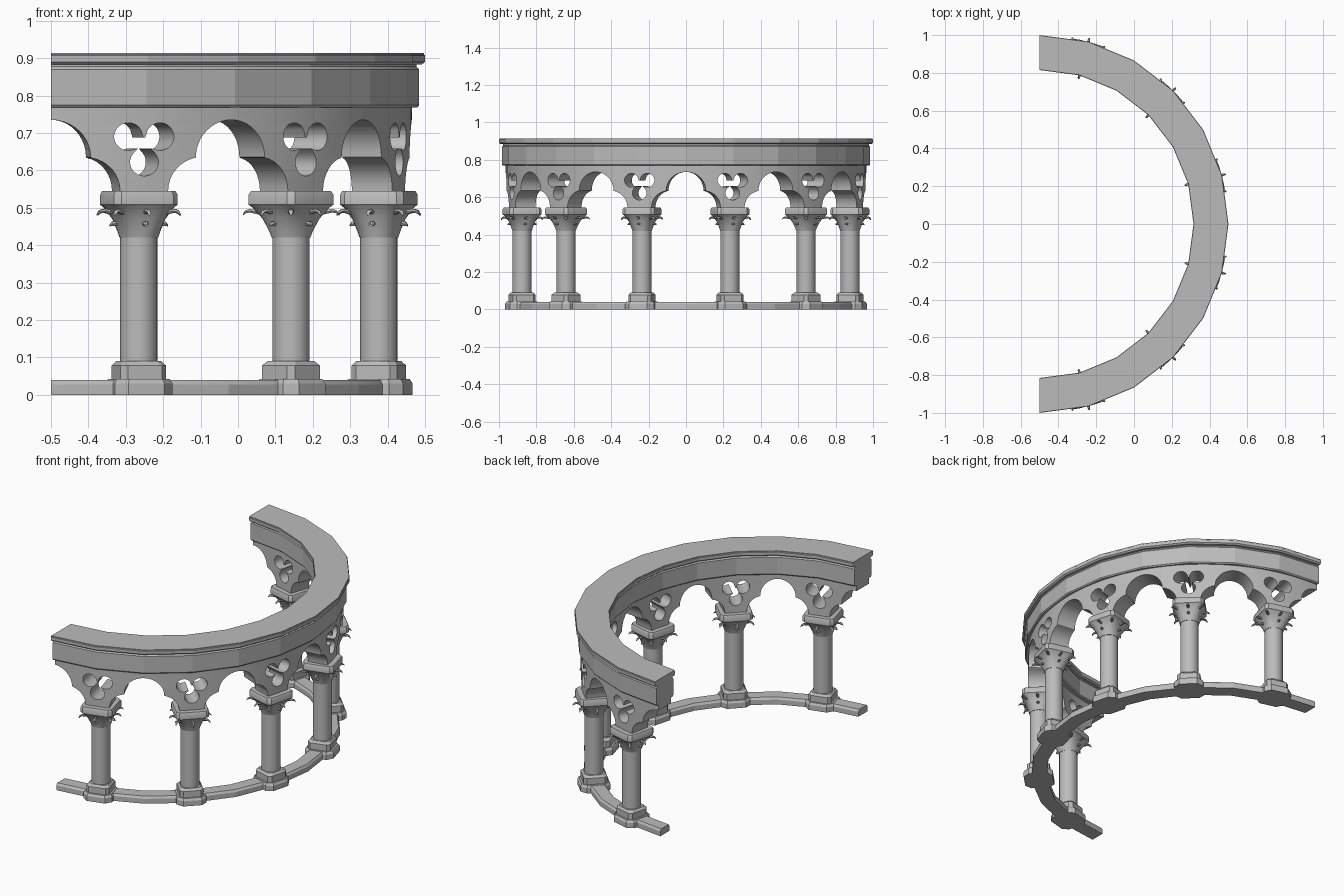
import bpy, bmesh, math
from mathutils import Matrix, Vector

if "Cube" in bpy.data.objects:
    bpy.data.objects.remove(bpy.data.objects["Cube"])

R = 0.9075                      # radius of the arcade centre line
CX = -0.5                       # arcade centre on x
PITCH = math.radians(30)        # angle between columns
ANGLES = [math.radians(a) for a in (-75, -45, -15, 15, 45, 75)]

stone = bpy.data.materials.new("grey_stone")
stone.diffuse_color = (0.5, 0.5, 0.5, 1)
stone.use_nodes = True
stone.node_tree.nodes["Principled BSDF"].inputs["Base Color"].default_value = stone.diffuse_color


def finish(bm, name):
    bmesh.ops.recalc_face_normals(bm, faces=bm.faces)
    me = bpy.data.meshes.new(name)
    bm.to_mesh(me)
    bm.free()
    me.materials.append(stone)
    return me


def place(me, name, loc=(0, 0, 0), rot=0.0):
    ob = bpy.data.objects.new(name, me)
    bpy.context.collection.objects.link(ob)
    ob.location = loc
    ob.rotation_euler.z = rot
    return ob


def smooth(ob, angle=35):
    bpy.ops.object.select_all(action='DESELECT')
    ob.select_set(True)
    bpy.context.view_layer.objects.active = ob
    bpy.ops.object.shade_smooth_by_angle(angle=math.radians(angle))


def loft(bm, rings, closed=False):
    """Skin a list of equal-length point rings and cap both ends."""
    vs = [[bm.verts.new(p) for p in ring] for ring in rings]
    n = len(vs[0])
    for a, b in zip(vs, vs[1:]):
        for i in range(n):
            j = (i + 1) % n
            bm.faces.new((a[i], a[j], b[j], b[i]))
    bm.faces.new(vs[0])
    bm.faces.new(vs[-1])


# Half-circle mouldings swept in 15 degree steps
def sweep(name, half):
    prof = [(R + w, z) for w, z in half] + [(R - w, z) for w, z in reversed(half)]
    rings = []
    for k in range(13):
        a = math.radians(-90 + 15 * k)
        rings.append([(CX + r * math.cos(a), r * math.sin(a), z) for r, z in prof])
    bm = bmesh.new()
    loft(bm, rings)
    smooth(place(finish(bm, name), name), 14)


sweep("frieze", [(0.072, 0.768), (0.077, 0.774), (0.077, 0.87), (0.07, 0.877), (0.07, 0.886)])
sweep("cornice", [(0.084, 0.883), (0.0925, 0.89), (0.0925, 0.907), (0.09, 0.909), (0.09, 0.914)])
sweep("ground_rail", [(0.042, 0), (0.042, 0.028), (0.034, 0.04)])


# Pierced spandrel: flat panel with a trefoil hole, bent round the centre
def spandrel_mesh():
    half = R * PITCH / 2
    side = [(half, 0.775)]
    for i in range(11):
        t = math.radians(90 + 9 * i)
        side.append((half + 0.1 * math.cos(t), 0.635 + 0.1 * math.sin(t)))
    for i in range(9):
        t = math.radians(101 + 79 * i / 8)
        side.append((half - 0.085 + 0.09 * math.cos(t), 0.545 + 0.09 * math.sin(t)))
    side[1] = (half, 0.735)
    outline = side + [(-s, z) for s, z in reversed(side)]

    lobes = [(-0.041, 0.022), (0.041, 0.022), (0, -0.046)]
    hole = []
    for i in range(72):
        t = 2 * math.pi * (i + 0.5) / 72
        d = Vector((math.cos(t), math.sin(t)))
        r = 0.02
        for c in lobes:
            c = Vector(c)
            b = c.dot(d)
            disc = b * b - c.length_squared + 0.037 ** 2
            if disc > 0 and b > 0:
                r = max(r, b + math.sqrt(disc))
        hole.append((d.x * r, 0.668 + d.y * r))

    bm = bmesh.new()
    edges = []
    for loop in (outline, hole):
        vs = [bm.verts.new((s, 0, z)) for s, z in loop]
        edges += [bm.edges.new((vs[i], vs[(i + 1) % len(vs)])) for i in range(len(vs))]
    bmesh.ops.triangle_fill(bm, edges=edges, use_beauty=True, normal=(0, -1, 0))
    for k in range(-3, 4):
        bmesh.ops.bisect_plane(bm, geom=bm.verts[:] + bm.edges[:] + bm.faces[:],
                               plane_co=(half * k / 4, 0, 0), plane_no=(1, 0, 0))
    for v in bm.verts:
        v.co.y = -0.057
    ext = bmesh.ops.extrude_face_region(bm, geom=bm.faces[:], use_keep_orig=True)
    for v in ext['geom']:
        if isinstance(v, bmesh.types.BMVert):
            v.co.y = 0.057
    for v in bm.verts:
        a, r = v.co.x / R, R + v.co.y
        v.co = (r * math.cos(a), r * math.sin(a), v.co.z)
    return finish(bm, "spandrel")


# Chamfered square base blocks
def octagon(h, c, z):
    k = h - c
    return [(x, y, z) for x, y in ((h, -k), (h, k), (k, h), (-k, h),
                                   (-h, k), (-h, -k), (-k, -h), (k, -h))]


def base_mesh():
    bm = bmesh.new()
    loft(bm, [octagon(0.08, 0.03, 0), octagon(0.08, 0.03, 0.03), octagon(0.073, 0.027, 0.042)])
    loft(bm, [octagon(0.063, 0.016, 0.04), octagon(0.063, 0.016, 0.078), octagon(0.053, 0.018, 0.09)])
    return finish(bm, "column_base")


def shaft_mesh():
    bm = bmesh.new()
    bmesh.ops.create_cone(bm, cap_ends=True, segments=24, radius1=0.05, radius2=0.05,
                          depth=0.345, matrix=Matrix.Translation((0, 0, 0.2575)))
    return finish(bm, "shaft")


# Capital grows from round to square
def capital_mesh():
    def ring(z, h, p):
        pts = []
        for i in range(32):
            t = 2 * math.pi * (i + 0.5) / 32
            c, s = math.cos(t), math.sin(t)
            r = h / (abs(c) ** p + abs(s) ** p) ** (1 / p)
            pts.append((r * c, r * s, z))
        return pts
    bm = bmesh.new()
    loft(bm, [ring(*a) for a in ((0.42, 0.052, 2), (0.435, 0.056, 2.2), (0.47, 0.067, 3.2),
                                 (0.5, 0.083, 6), (0.508, 0.09, 8), (0.535, 0.09, 8), (0.545, 0.085, 8))])
    return finish(bm, "capital")


# Curled leaf tips around the capital
def leaves_mesh():
    bm = bmesh.new()

    def tip(angle, path):
        d, side = Vector((math.cos(angle), math.sin(angle), 0)), Vector((-math.sin(angle), math.cos(angle), 0))
        rings = []
        for r, z, w in path:
            rings.append([d * r + side * (w * math.cos(t)) + Vector((0, 0, z + 0.8 * w * math.sin(t)))
                          for t in (math.pi * i / 3 for i in range(6))])
        loft(bm, rings)

    for k in range(8):
        o = 0.016 * (k % 2)
        tip(k * math.pi / 4, [(0.065 + o, 0.487, 0.009), (0.095 + o, 0.492, 0.007),
                              (0.106 + o, 0.489, 0.006), (0.113 + o, 0.481, 0.003)])
        if k % 2 == 0:
            tip(k * math.pi / 4, [(0.05, 0.458, 0.008), (0.074, 0.457, 0.008), (0.08, 0.453, 0.004)])
    return finish(bm, "leaf_tips")


parts = [base_mesh(), shaft_mesh(), capital_mesh(), leaves_mesh()]
panel = spandrel_mesh()
for n, a in enumerate(ANGLES):
    spot = (CX + R * math.cos(a), R * math.sin(a), 0)
    for me in parts:
        ob = place(me, f"{me.name}_{n + 1}", spot, a)
        if n == 0 and not me.name.startswith("column_base"):
            smooth(ob)
    ob = place(panel, f"spandrel_{n + 1}", (CX, 0, 0), a)
    if n == 0:
        smooth(ob)
